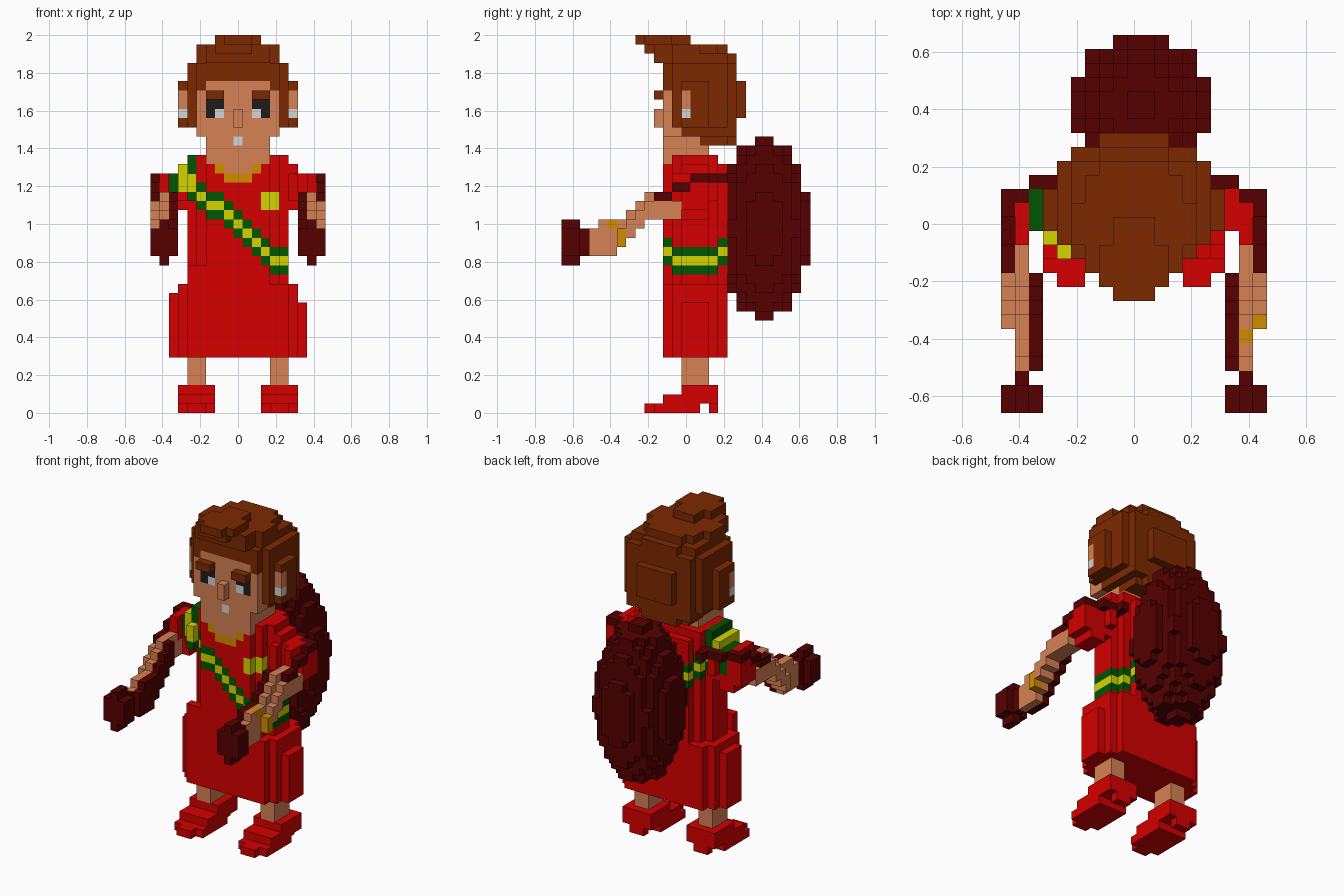
import bpy
import bmesh
from mathutils import Vector

cube = bpy.data.objects.get("Cube")
if cube:
    bpy.data.objects.remove(cube, do_unlink=True)

V = 2 / 41  # edge length of one block
COLOURS = {
    "red cloth": (0.67, 0.0, 0.0),
    "skin": (0.67, 0.222, 0.09),
    "brown hair": (0.205, 0.022, 0.0),
    "dark maroon": (0.092, 0.0, 0.0),
    "green": (0.0, 0.09, 0.0),
    "yellow": (0.66, 0.66, 0.0),
    "gold": (0.64, 0.27, 0.0),
    "black": (0.012, 0.012, 0.012),
    "white": (0.66, 0.66, 0.66),
}
RED, SKIN, HAIR, DARK, GREEN, YELLOW, GOLD, BLACK, WHITE = range(len(COLOURS))
materials = []
for name, rgb in COLOURS.items():
    m = bpy.data.materials.new(name)
    m.use_nodes = True
    m.diffuse_color = (*rgb, 1)
    bsdf = m.node_tree.nodes["Principled BSDF"]
    bsdf.inputs["Base Color"].default_value = (*rgb, 1)
    bsdf.inputs["Roughness"].default_value = 0.9
    materials.append(m)

grid = {}  # block position -> (part name, colour)


def span(r):
    return range(r[0], r[1] + 1) if isinstance(r, tuple) else (r,)


def box(part, colour, x, y, z):
    """Fill a box of blocks; each range is inclusive."""
    for i in span(x):
        for j in span(y):
            for k in span(z):
                grid[i, j, k] = (part, colour)


def blob(part, colour, centre, radii, power=2.0, keep=lambda i, j, k: True):
    """Fill a rounded solid of blocks."""
    lo = [int(c - r) - 1 for c, r in zip(centre, radii)]
    hi = [int(c + r) + 1 for c, r in zip(centre, radii)]
    for i in range(lo[0], hi[0] + 1):
        for j in range(lo[1], hi[1] + 1):
            for k in range(lo[2], hi[2] + 1):
                d = sum((abs(p - c) / r) ** power
                        for p, c, r in zip((i, j, k), centre, radii))
                if d <= 1 and keep(i, j, k):
                    grid[i, j, k] = (part, colour)


def sides(x, s):
    """Mirror an x range to side s."""
    a, b = x if isinstance(x, tuple) else (x, x)
    return tuple(sorted((a * s, b * s)))


# Dress: the skirt flares by rounded steps, the torso has cut corners
box("skirt", RED, (-5, 5), (-2, 4), (6, 13))
box("skirt", RED, (-6, 6), (-1, 3), (6, 13))
box("skirt", RED, (-7, 7), (0, 2), (6, 11))
box("skirt", RED, -7, (0, 2), 12)
box("skirt", RED, (-5, -3), -2, (14, 15))
box("torso", RED, (-5, 5), (0, 2), (14, 27))
box("torso", RED, (-4, 4), (-1, 3), (14, 27))
box("torso", RED, (-3, 3), -2, (14, 27))
box("torso", RED, (-3, 3), 4, (14, 26))

for s, side in ((-1, "right"), (1, "left")):
    # Shoes with a notch before the heel, and legs
    shoe, leg, arm = side + "_shoe", side + "_leg", side + "_arm"
    box(shoe, RED, sides((4, 5), s), -4, 0)
    box(shoe, RED, sides((3, 6), s), (-3, 1), 0)
    box(shoe, RED, sides((4, 5), s), 3, 0)
    box(shoe, RED, sides((3, 6), s), (-2, 3), 1)
    box(shoe, RED, sides((3, 6), s), (0, 3), 2)
    box(leg, SKIN, sides((4, 5), s), (0, 2), (3, 5))
    # Sleeve
    sleeve = side + "_sleeve"
    box(sleeve, RED, sides(6, s), (0, 2), (22, 26))
    box(sleeve, RED, sides(6, s), (-1, 3), (23, 25))
    box(sleeve, RED, sides(7, s), (0, 2), (21, 25))
    box(sleeve, RED, sides(8, s), (-1, 2), (23, 25))
    box(sleeve, RED, sides(8, s), (0, 2), (21, 22))
    box(sleeve, RED, sides(9, s), (0, 2), (22, 24))
    # Arm reaches forward and down, one slice at a time
    for j in range(-10, 0):
        bottom = max(17, min(21, 25 + j))
        top = 20 if j in (-9, -8) else bottom + (2 if j < -1 else 1)
        box(arm, SKIN, sides(8, s), j, (bottom, top))
        if j > -8:
            outer_top = top - 1 if j < -4 else min(top, 22)
            box(arm, SKIN, sides(9, s), j, (bottom, outer_top))
        if j < -3:
            box(side + "_strap", DARK, sides(7, s), j, (bottom, top))
    # Strap from the shield over the shoulder and down the arm
    strap = side + "_strap"
    box(strap, DARK, sides(5, s), (3, 4), 25)
    box(strap, DARK, sides((6, 7), s), 3, 25)
    box(strap, DARK, sides((8, 9), s), 2, 25)
    box(strap, DARK, sides(9, s), 1, 25)
    box(strap, DARK, sides(9, s), (-1, 0), 24)
    box(strap, DARK, sides(9, s), (-3, -2), 23)
    # Dark hand piece
    fist = side + "_hand_piece"
    box(fist, DARK, sides(8, s), -11, (17, 19))
    box(fist, DARK, sides((7, 9), s), (-13, -12), (17, 19))
    box(fist, DARK, sides(8, s), (-13, -12), (16, 20))

# Bracelet on the left wrist
box("bracelet", GOLD, 9, -7, (18, 19))
box("bracelet", GOLD, 8, -8, 20)

# Diagonal sash wraps the torso, then climbs over the right shoulder
for (i, j, k), (part, colour) in list(grid.items()):
    if part == "torso":
        d = abs(k - 20 + (0.88 if i > 0 else 0.8) * i)
        if d <= 1.5:
            grid[i, j, k] = ("sash", YELLOW if d <= 0.5 else GREEN)
box("sash", GREEN, -5, (-1, 2), (26, 27))
box("sash", YELLOW, -5, (-2, -1), (24, 25))
box("sash", GREEN, -5, (-2, -1), 23)
box("sash", YELLOW, -6, (-1, 2), (24, 26))
box("sash", GREEN, -7, (0, 2), (23, 25))

# Neck opening, collar and badge
box("neck", SKIN, (-3, 3), -2, 27)
box("neck", SKIN, (-1, 1), -2, 26)
box("neck", SKIN, (-3, 3), (-2, 2), (28, 29))
box("collar", GOLD, (-1, 1), -2, 25)
for s in (-1, 1):
    box("collar", GOLD, s * 2, -2, 26)
box("badge", YELLOW, 3, -2, (22, 23))
box("badge", YELLOW, 4, -1, (22, 23))

# Head
box("head", SKIN, (-4, 4), (-2, 3), (30, 35))

BACK_WIDTH = {6: 2, 5: 4, 4: 5, 3: 5}  # half width of the hair towards the back


def hair_zone(i, j, k):
    """Limit the hair to a hairline, side locks and a narrower nape."""
    if k < 29 or abs(i) > BACK_WIDTH.get(j, 6):
        return False
    if k < 31:
        return (j >= 2 and abs(i) <= 3) or (k == 30 and j >= 0 and abs(i) <= 4)
    if k < 36:
        return j >= 0 or (abs(i) == 5 and j >= -1)
    return j >= -2 and abs(i) <= (5 if k < 38 else 4)


blob("hair", HAIR, (0, 1.5, 33.5), (6.5, 4.65, 6.2), 2.6, hair_zone)

# Hair front and the swept tuft
box("hair", HAIR, (-4, 4), (-2, 3), (36, 37))
box("hair", HAIR, (-4, 4), (-1, 2), 38)
box("hair", HAIR, (-3, 3), -2, 38)
box("hair", HAIR, (-3, 3), -3, 38)
box("hair", HAIR, (-4, 4), (-1, 1), 39)
box("hair", HAIR, (-3, 3), (-3, 2), 39)
box("hair", HAIR, (-2, 1), -4, 39)
box("hair", HAIR, (-2, 2), (-4, -2), 40)
box("hair", HAIR, (-1, 1), (-1, 0), 40)
box("hair", HAIR, (-1, 1), -5, 40)

# Face and ears
box("nose", SKIN, 0, -3, (31, 32))
box("mouth", WHITE, 0, -2, 29)
for s, side in ((-1, "right"), (1, "left")):
    box("hair", HAIR, s * 4, -2, 35)
    box(side + "_brow", HAIR, sides((2, 3), s), -3, 34)
    box(side + "_eye", BLACK, sides((2, 3), s), -2, (32, 33))
    box(side + "_eye", WHITE, s * 2, -2, 32)
    box(side + "_ear", SKIN, s * 6, 0, (33, 34))
    box(side + "_earring", WHITE, s * 6, 0, 32)

# Rounded shield on the back
blob("back_shield", DARK, (0.5, 8.5, 19.5), (5, 5, 10),
     keep=lambda i, j, k: (i, j, k) not in grid)

# Turn the blocks into one mesh per part, keeping only outer faces
parts = {}
for pos, (part, colour) in grid.items():
    parts.setdefault(part, []).append((pos, colour))

for part, blocks in parts.items():
    bm = bmesh.new()
    verts = {}

    def corner(p):
        key = tuple(round(c * 2) for c in p)
        if key not in verts:
            verts[key] = bm.verts.new(p * V)
        return verts[key]

    used = []
    for pos, colour in blocks:
        centre = Vector(pos) + Vector((0, 0, 0.5))
        for axis in range(3):
            for sign in (-1, 1):
                n = Vector((0, 0, 0))
                n[axis] = sign
                if tuple(int(a + b) for a, b in zip(pos, n)) in grid:
                    continue
                u = Vector((0, 0, 0))
                u[(axis + 1) % 3] = 0.5
                w = n.cross(u)
                mid = centre + n * 0.5
                loop = (mid - u - w, mid + u - w, mid + u + w, mid - u + w)
                face = bm.faces.new([corner(p) for p in loop])
                if colour not in used:
                    used.append(colour)
                face.material_index = used.index(colour)
    mesh = bpy.data.meshes.new(part)
    bm.to_mesh(mesh)
    bm.free()
    for colour in used:
        mesh.materials.append(materials[colour])
    bpy.context.scene.collection.objects.link(bpy.data.objects.new(part, mesh))
